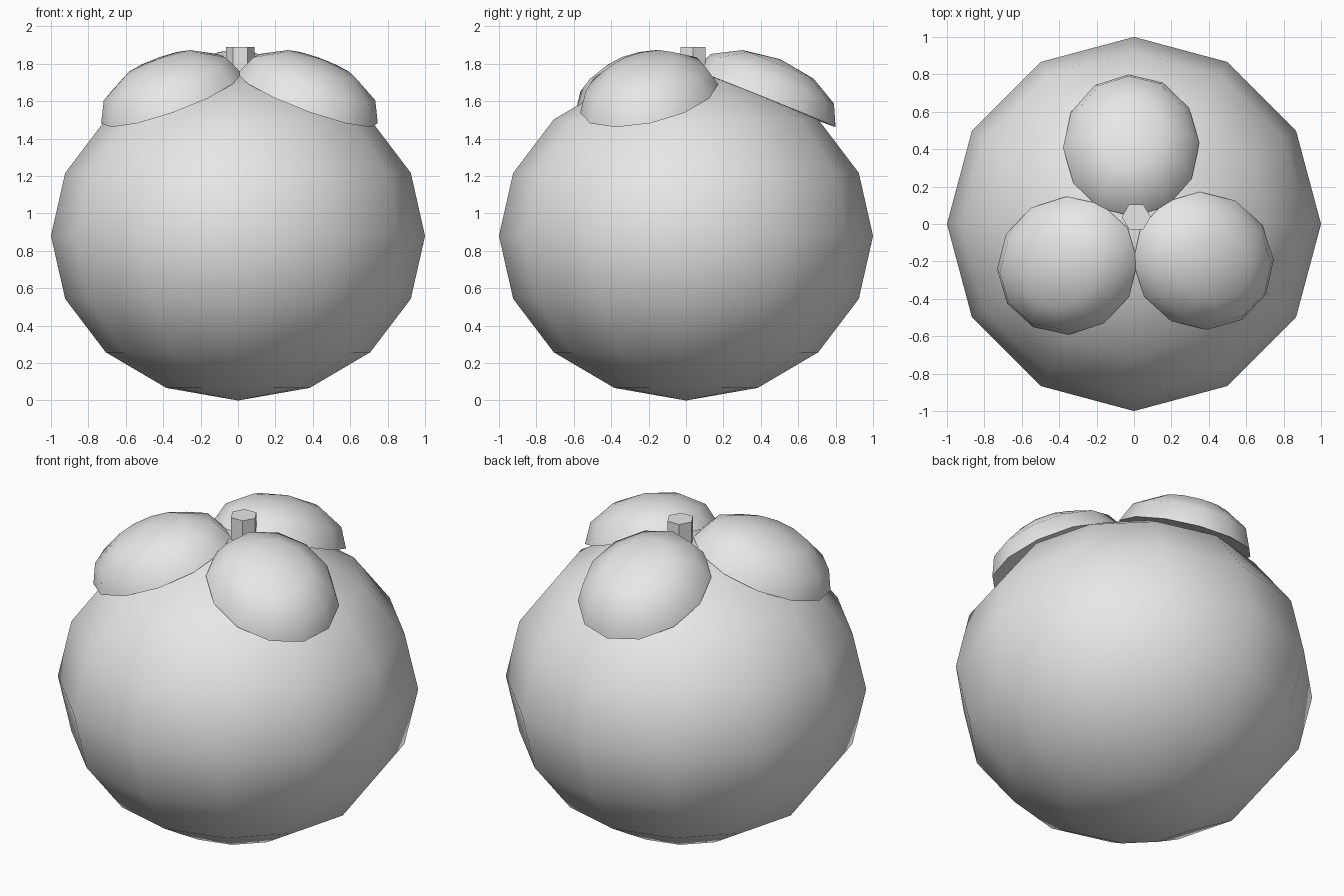
import bpy
import bmesh
from math import radians, cos, sin
from mathutils import Matrix, Vector

cube = bpy.data.objects.get("Cube")
if cube:
    bpy.data.objects.remove(cube, do_unlink=True)

grey = bpy.data.materials.new("plain_grey")
grey.use_nodes = True
grey.diffuse_color = (0.8, 0.8, 0.8, 1)
grey.node_tree.nodes["Principled BSDF"].inputs["Base Color"].default_value = (0.8, 0.8, 0.8, 1)


def add_part(name, bm, smooth_angle=None):
    bmesh.ops.recalc_face_normals(bm, faces=bm.faces)
    mesh = bpy.data.meshes.new(name)
    bm.to_mesh(mesh)
    bm.free()
    mesh.materials.append(grey)
    obj = bpy.data.objects.new(name, mesh)
    bpy.context.collection.objects.link(obj)
    if smooth_angle:
        bpy.ops.object.select_all(action="DESELECT")
        obj.select_set(True)
        bpy.context.view_layer.objects.active = obj
        bpy.ops.object.shade_smooth_by_angle(angle=radians(smooth_angle))
    return obj


# Round fruit body, slightly squashed
bm = bmesh.new()
bmesh.ops.create_uvsphere(bm, u_segments=12, v_segments=8, radius=1)
bmesh.ops.transform(bm, verts=bm.verts,
                    matrix=Matrix.Translation((0, 0, 0.88)) @ Matrix.Diagonal((1, 1, 0.88, 1)))
add_part("fruit_body", bm, 50)


# Domed leaves: half ellipsoids with flat undersides, drooping outward
def add_leaf(name, turn):
    bm = bmesh.new()
    bmesh.ops.create_uvsphere(bm, u_segments=12, v_segments=6, radius=1)
    lower = [v for v in bm.verts if v.co.z < -0.01]
    bmesh.ops.delete(bm, geom=lower, context="VERTS")
    rim = [e for e in bm.edges if e.is_boundary]
    bmesh.ops.contextual_create(bm, geom=rim)
    place = (Matrix.Rotation(turn, 4, "Z")
             @ Matrix.Translation((0.42, 0, 1.615))
             @ Matrix.Rotation(radians(22), 4, "Y")
             @ Matrix.Diagonal((0.41, 0.365, 0.226, 1)))
    bmesh.ops.transform(bm, verts=bm.verts, matrix=place)
    add_part(name, bm, 50)


for name, degrees in (("back_leaf", 92), ("right_leaf", 212), ("left_leaf", 332)):
    add_leaf(name, radians(degrees))

# Short six-sided stem
bm = bmesh.new()
ring = [bm.verts.new((0.012 + 0.077 * cos(radians(60 * i)),
                      0.038 + 0.077 * sin(radians(60 * i)), 1.66)) for i in range(6)]
base = bm.faces.new(ring)
top = bmesh.ops.extrude_face_region(bm, geom=[base], use_keep_orig=True)["geom"]
bmesh.ops.translate(bm, vec=Vector((0, 0, 0.23)),
                    verts=[g for g in top if isinstance(g, bmesh.types.BMVert)])
add_part("stem", bm)
